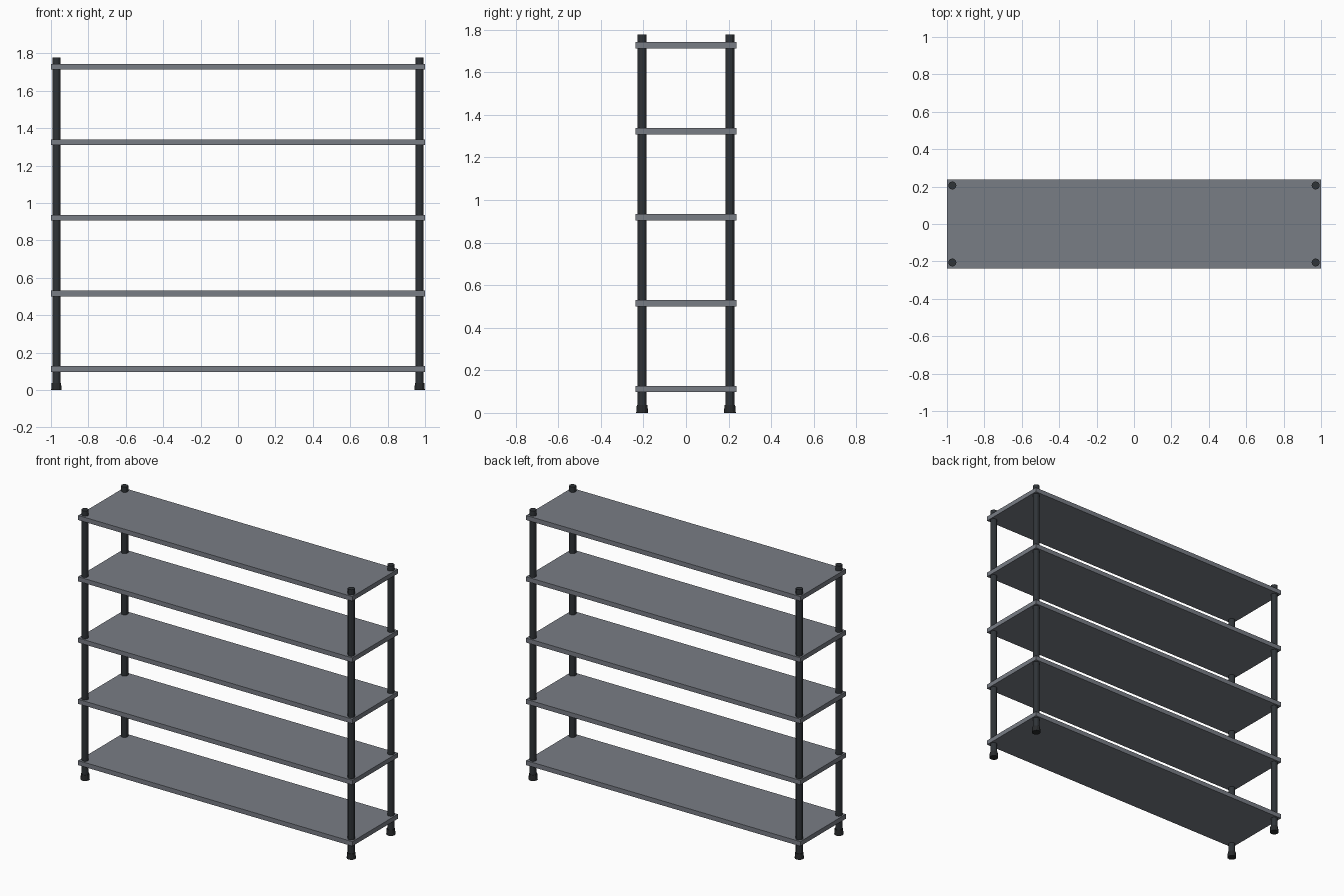
import bpy

if "Cube" in bpy.data.objects:
    bpy.data.objects.remove(bpy.data.objects["Cube"])

def material(name, rgb):
    m = bpy.data.materials.new(name)
    m.diffuse_color = (*rgb, 1)
    m.use_nodes = True
    m.node_tree.nodes["Principled BSDF"].inputs["Base Color"].default_value = m.diffuse_color
    return m

SHELF = material("grey shelf", (0.19, 0.205, 0.235))
POST = material("dark steel", (0.028, 0.033, 0.038))
FOOT = material("black rubber", (0.021, 0.023, 0.025))

def cone(name, x, y, z0, z1, r0, r1, mat):
    bpy.ops.mesh.primitive_cone_add(vertices=12, radius1=r0, radius2=r1, depth=z1 - z0,
                                    location=(x, y, (z0 + z1) / 2))
    o = bpy.context.object
    o.name = name
    o.data.materials.append(mat)

# five evenly spaced shelves
for i in range(5):
    bpy.ops.mesh.primitive_cube_add(size=1, location=(0, 0, 0.112 + 0.404 * i))
    o = bpy.context.object
    o.name = f"shelf_{i + 1}"
    o.scale = (2.0, 0.475, 0.03)
    o.data.materials.append(SHELF)

# four corner posts with flared feet
for sx, side in ((-1, "left"), (1, "right")):
    for sy, end in ((-1, "front"), (1, "back")):
        x, y = sx * 0.971, sy * 0.206
        cone(f"{end}_{side}_post", x, y, 0.02, 1.778, 0.0215, 0.0215, POST)
        cone(f"{end}_{side}_foot", x, y, 0.0, 0.037, 0.028, 0.025, FOOT)
